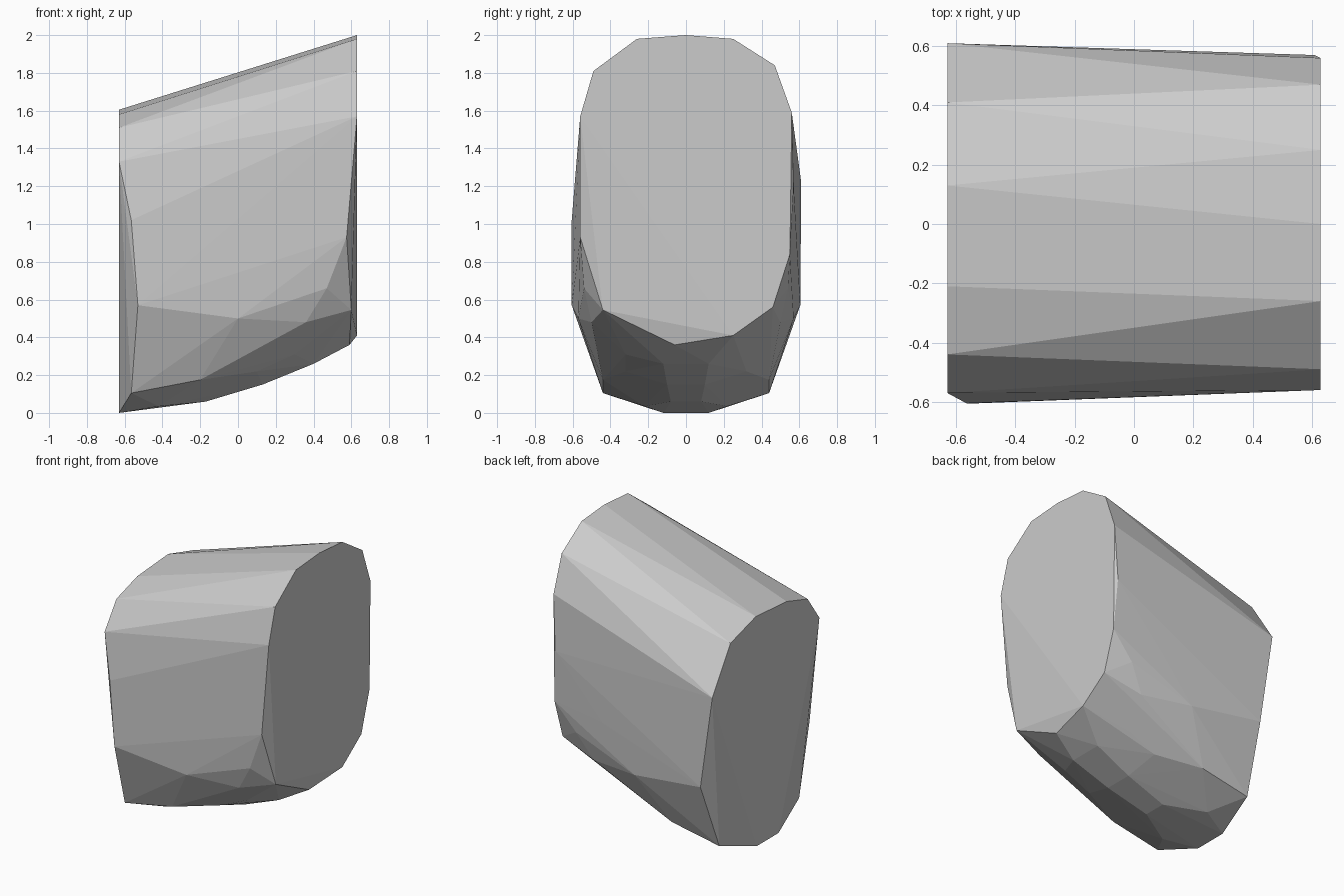
import bpy, bmesh

if "Cube" in bpy.data.objects:
    bpy.data.objects.remove(bpy.data.objects["Cube"])

# (y, z) outline of the two flat cut ends
right_end = [(0, 2), (.25, 1.98), (.47, 1.84), (.56, 1.59), (.55, .84), (.46, .56),
             (.25, .41), (-.56, 1.57), (-.49, 1.81), (-.26, 1.98)]
left_end = [(.61, 1.22), (.41, 1.525), (.13, 1.605), (-.21, 1.58), (-.44, 1.51),
            (-.57, 1.33), (-.12, 0), (.12, 0)]
# rounded points close to the ends
near_ends = [(.59, -.06, .36), (.6, -.44, .545), (.575, -.56, .93), (.61, .57, 1.2),
             (-.565, -.605, 1.02), (-.53, -.605, .57), (-.535, .605, .57),
             (-.565, -.44, .105), (-.565, .44, .105)]
# rounded belly, given for one side and mirrored
belly = [(-.42, .22, .035), (-.2, .44, .175), (-.17, .08, .06), (.1, .32, .22),
         (.13, .1, .15), (.3, .32, .31), (.36, .5, .48), (.4, .12, .26),
         (0, .57, .5), (.47, .54, .66), (.25, .572, .8)]

points = [(.63, y, z) for y, z in right_end] + [(-.63, y, z) for y, z in left_end]
points += near_ends
points += [(x, s * y, z) for x, y, z in belly for s in (-1, 1)]

# stone block: convex hull of the points
bm = bmesh.new()
verts = [bm.verts.new(p) for p in points]
hull = bmesh.ops.convex_hull(bm, input=verts)
junk = set(hull["geom_interior"]) | set(hull["geom_unused"])
bmesh.ops.delete(bm, geom=[v for v in junk if isinstance(v, bmesh.types.BMVert)],
                 context='VERTS')
bmesh.ops.dissolve_limit(bm, angle_limit=.005, verts=bm.verts[:], edges=bm.edges[:])
bmesh.ops.recalc_face_normals(bm, faces=bm.faces[:])
mesh = bpy.data.meshes.new("stone_block")
bm.to_mesh(mesh)
bm.free()
block = bpy.data.objects.new("stone_block", mesh)
bpy.context.collection.objects.link(block)

# plain grey
grey = bpy.data.materials.new("light_grey")
grey.diffuse_color = (.6, .6, .6, 1)
grey.use_nodes = True
grey.node_tree.nodes["Principled BSDF"].inputs["Base Color"].default_value = grey.diffuse_color
mesh.materials.append(grey)
